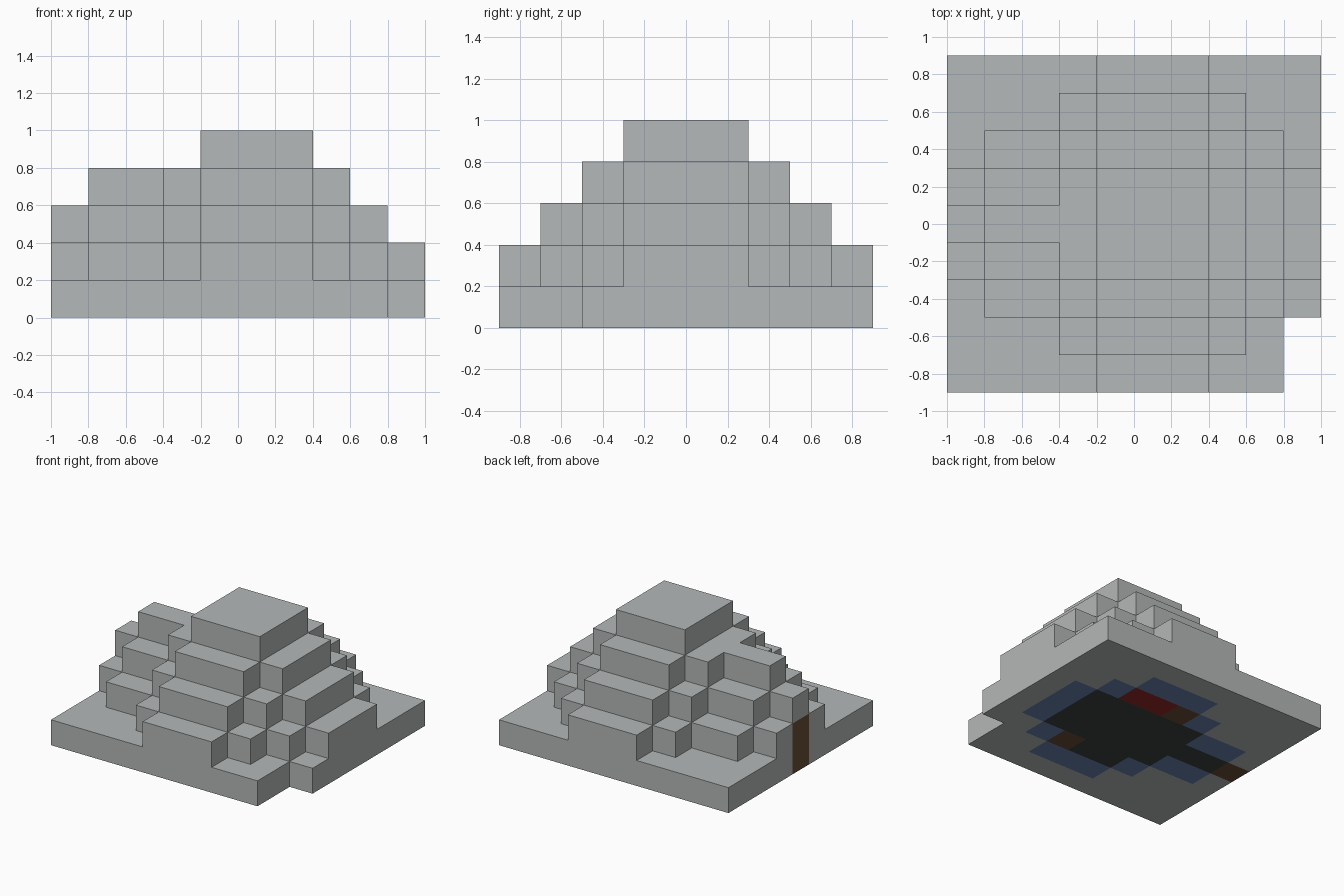
import bpy
import bmesh
import math

CELL = 0.2      # edge of one building block
MID = 4         # middle row along y

cube = bpy.data.objects.get("Cube")
if cube:
    bpy.data.objects.remove(cube, do_unlink=True)


def material(name, rgb):
    mat = bpy.data.materials.new(name)
    mat.use_nodes = True
    colour = (*rgb, 1.0)
    mat.diffuse_color = colour
    mat.node_tree.nodes["Principled BSDF"].inputs["Base Color"].default_value = colour
    return mat


def footprint(*spans):
    """Cells covered by bars (x start, x end, rows to each side of the middle)."""
    return {(i, j) for a, b, h in spans
            for i in range(a, b) for j in range(MID - h, MID + h + 1)}


def block(name, cells, level, mat, height=1):
    """Extrude a set of cells into one clean solid."""
    bm = bmesh.new()
    low, high = level * CELL, (level + height) * CELL
    for i, j in cells:
        x, y = -1 + i * CELL, -0.9 + j * CELL
        ring = [(x, y), (x + CELL, y), (x + CELL, y + CELL), (x, y + CELL)]
        bottom = [bm.verts.new((*p, low)) for p in ring]
        top = [bm.verts.new((*p, high)) for p in ring]
        bm.faces.new(top)
        bm.faces.new(bottom[::-1])
        # Side walls only where there is no neighbour
        for k, (di, dj) in enumerate([(0, -1), (1, 0), (0, 1), (-1, 0)]):
            if (i + di, j + dj) not in cells:
                n = (k + 1) % 4
                bm.faces.new([bottom[k], bottom[n], top[n], top[k]])
    bmesh.ops.remove_doubles(bm, verts=bm.verts, dist=0.001)
    bmesh.ops.dissolve_limit(bm, angle_limit=math.radians(1),
                             verts=bm.verts, edges=bm.edges)
    mesh = bpy.data.meshes.new(name)
    bm.to_mesh(mesh)
    bm.free()
    mesh.materials.append(mat)
    obj = bpy.data.objects.new(name, mesh)
    bpy.context.collection.objects.link(obj)


stone = material("pale grey stone", (0.46, 0.48, 0.48))
dark = material("dark floor", (0.048, 0.054, 0.051))
blue = material("blue wall", (0.14, 0.23, 0.44))
brown = material("brown wood", (0.145, 0.075, 0.036))
red = material("red cloth", (0.30, 0.022, 0.022))

# Ground-level parts inside the base
room = footprint((1, 8, 0), (3, 8, 1), (4, 7, 2))
wall = footprint((1, 9, 1), (3, 8, 2), (4, 7, 3)) - room
door = {(0, MID)}
bed = {(5, 6), (6, 6)}
table = {(4, 6)}
chest = {(6, 2)}
notch = {(9, 0), (9, 1)}

block("floor", room - bed - table - chest, 0, dark)
block("inner_wall", wall, 0, blue)
block("bed", bed, 0, red)
block("table", table, 0, brown)
block("chest", chest, 0, brown)
block("door", door, 0, brown, height=2)

# Stepped stone shell
base = footprint((0, 10, 4)) - room - wall - door - notch
block("base_slab", base, 0, stone)
block("lower_tier", footprint((0, 10, 1), (1, 9, 2), (3, 8, 3), (4, 7, 4)) - door, 1, stone)
block("middle_tier", footprint((0, 9, 0), (1, 9, 1), (3, 8, 2), (4, 7, 3)), 2, stone)
block("upper_tier", room, 3, stone)
block("cap", footprint((4, 7, 1)), 4, stone)
